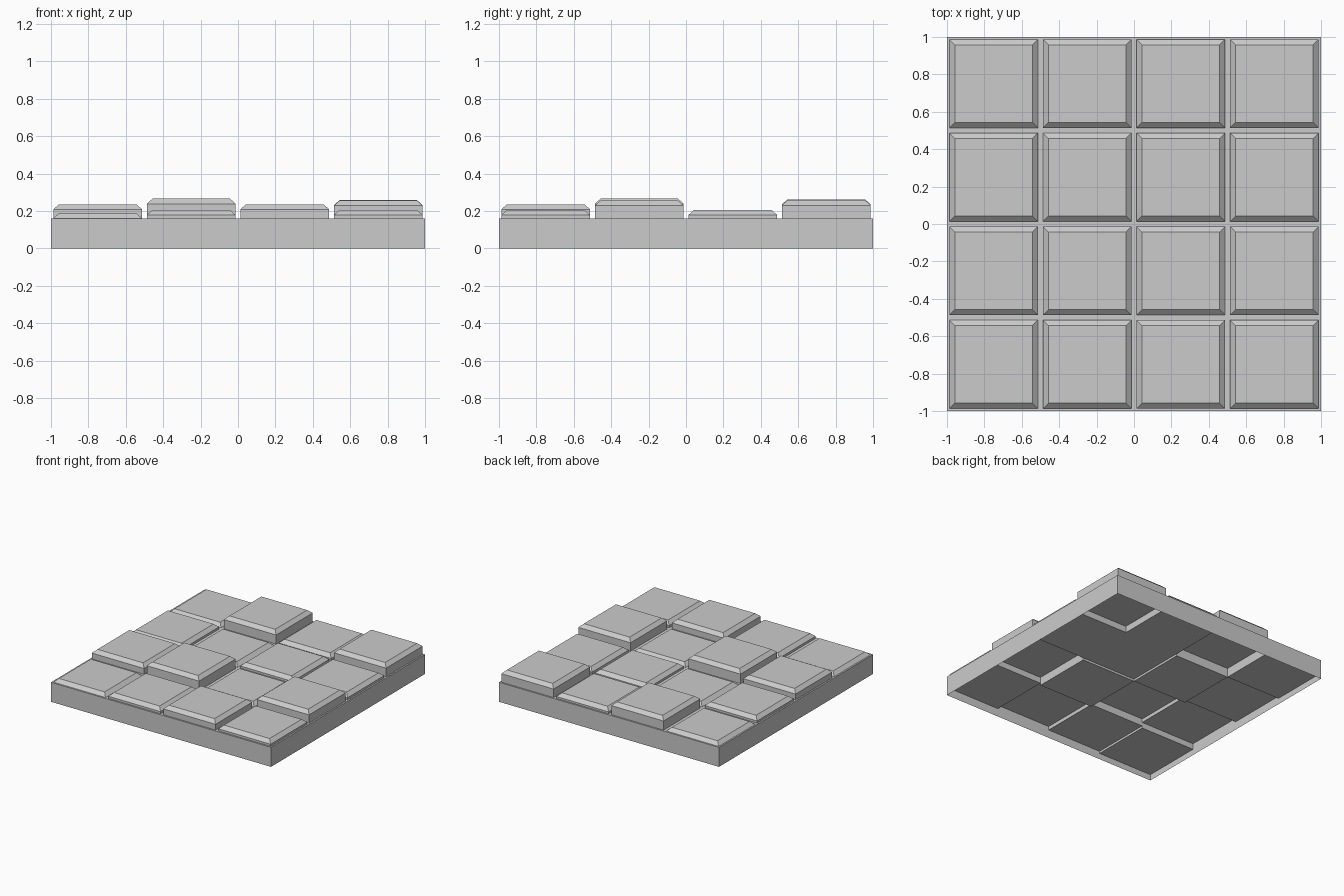
import bpy, bmesh

if "Cube" in bpy.data.objects:
    bpy.data.objects.remove(bpy.data.objects["Cube"])

N, CELL = 4, 0.5
BASE_Z = 0.16      # top of the base plate
TILE_HALF = 0.2375
BEVEL = 0.03       # inset of the chamfered tile top
CHAMFER = 0.027    # height of the chamfer
THICK = 0.137      # from tile top down to its underside

# tile top heights, rows from front (-y) to back, columns from left to right
TOPS = [
    [0.187, 0.205, 0.235, 0.205],
    [0.235, 0.265, 0.187, 0.255],
    [0.205, 0.187, 0.205, 0.205],
    [0.187, 0.262, 0.203, 0.257],
]


def square(bm, cx, cy, half, z):
    return [bm.verts.new((cx + sx * half, cy + sy * half, z))
            for sx, sy in ((-1, -1), (1, -1), (1, 1), (-1, 1))]


def stack(bm, rings):
    """Skin between square rings, bottom to top, capped on top only."""
    for a, b in zip(rings, rings[1:]):
        for i in range(4):
            j = (i + 1) % 4
            bm.faces.new((a[i], a[j], b[j], b[i]))
    bm.faces.new(rings[-1])


def finish(bm, name):
    me = bpy.data.meshes.new(name)
    bm.to_mesh(me)
    bm.free()
    ob = bpy.data.objects.new(name, me)
    bpy.context.collection.objects.link(ob)
    return ob


def centre(i):
    return -1 + CELL * (i + 0.5)


# base plate: open underneath
bm = bmesh.new()
stack(bm, [square(bm, 0, 0, 1, 0), square(bm, 0, 0, 1, BASE_Z)])
finish(bm, "base_plate")

# raised tiles with chamfered tops
for r in range(N):
    for c in range(N):
        x, y, top = centre(c), centre(r), TOPS[r][c]
        bm = bmesh.new()
        rings = [square(bm, x, y, TILE_HALF, BASE_Z)]
        if top - CHAMFER > BASE_Z + 0.002:
            rings.append(square(bm, x, y, TILE_HALF, top - CHAMFER))
        rings.append(square(bm, x, y, TILE_HALF - BEVEL, top))
        stack(bm, rings)
        finish(bm, f"tile_{r + 1}_{c + 1}")

# stepped underside: one face per tile plus the step walls between neighbours
bm = bmesh.new()


def step_wall(p, q, z_pos, z_neg):
    """Wall over edge p-q, facing the neighbour whose ceiling is higher."""
    lo, hi = sorted((z_pos, z_neg))
    if hi - lo < 1e-4:
        return
    if z_neg > z_pos:
        p, q = q, p
    bm.faces.new([bm.verts.new((*e, z)) for e, z in ((p, lo), (q, lo), (q, hi), (p, hi))])


for r in range(N):
    for c in range(N):
        x, y, u = centre(c), centre(r), TOPS[r][c] - THICK
        bm.faces.new(square(bm, x, y, CELL / 2, u)[::-1])
        x0, x1, y0, y1 = x - CELL / 2, x + CELL / 2, y - CELL / 2, y + CELL / 2
        if c + 1 < N:
            step_wall((x1, y0), (x1, y1), TOPS[r][c + 1] - THICK, u)
        if r + 1 < N:
            step_wall((x1, y1), (x0, y1), TOPS[r + 1][c] - THICK, u)
finish(bm, "stepped_underside")
